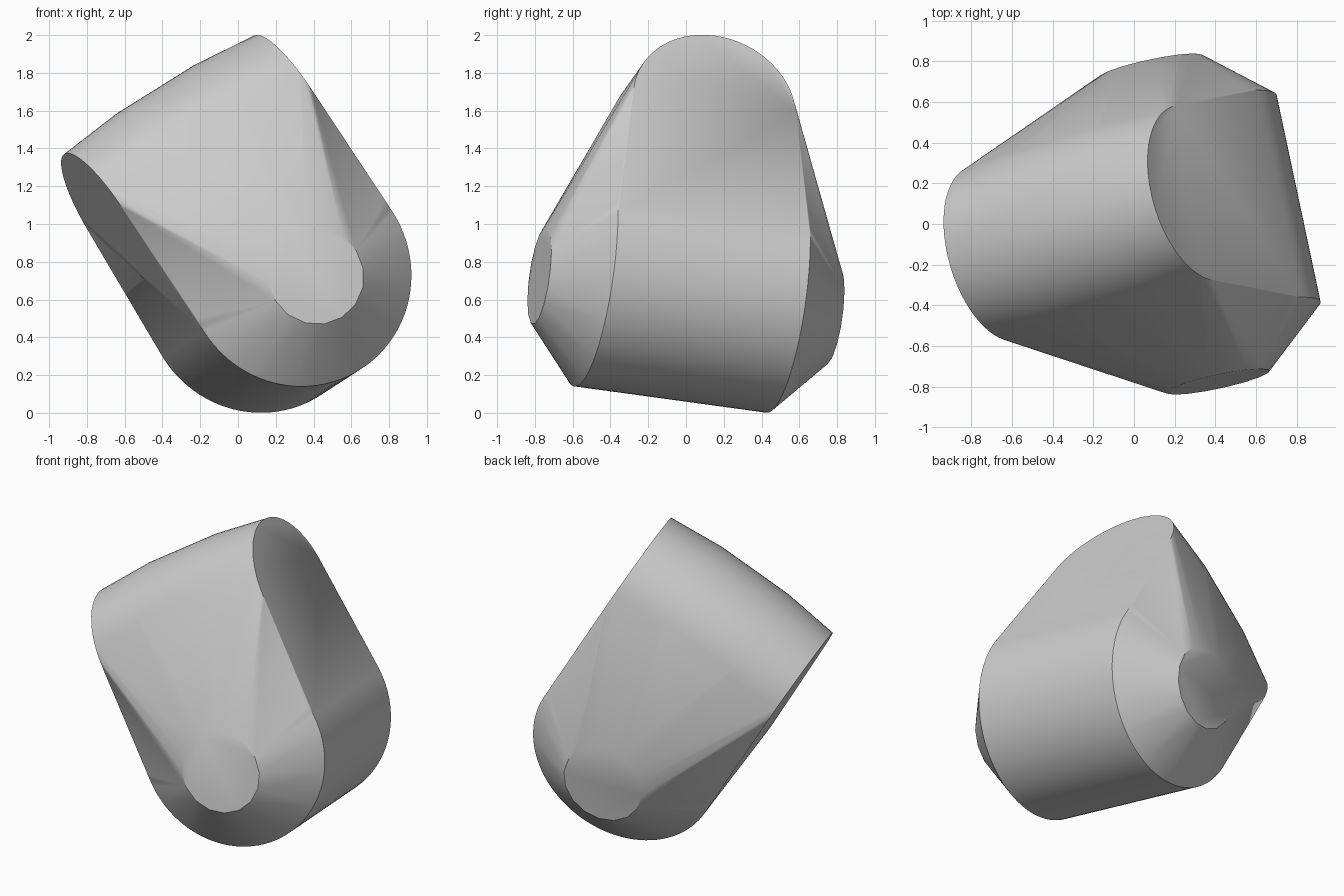
import bpy, bmesh, math
from mathutils import Vector

cube = bpy.data.objects.get("Cube")
if cube:
    bpy.data.objects.remove(cube, do_unlink=True)

# Tilted frame: axle runs front to back, side crosses the flat faces, rise points up the body
axle = Vector((0.206, -0.970, 0.133)).normalized()
side = Vector((0.822, 0.245, 0.513))
side = (side - axle * side.dot(axle)).normalized()
rise = axle.cross(side)
centre = Vector((0.213, 0.0, 0.675))

bm = bmesh.new()


def ring(middle, u, v, radius, count):
    for i in range(count):
        t = math.tau * i / count
        bm.verts.new(middle + (u * math.cos(t) + v * math.sin(t)) * radius)


for s in (-1, 1):
    # Broad lower drum and its small end caps
    ring(centre + axle * s * 0.525, side, rise, 0.61, 96)
    ring(centre + axle * s * 0.80 - rise * 0.065, side, rise, 0.26, 16)
    # Slightly barrelled upper drum, crosswise to the lower one
    ring(centre + side * s * 0.61 + rise * 0.745, axle, rise, 0.445, 64)
    ring(centre + side * s * 0.25 + rise * 0.745, axle, rise, 0.48, 64)

# Wrap the rings in one solid skin
hull = bmesh.ops.convex_hull(bm, input=bm.verts[:])
loose = {g for g in hull["geom_interior"] + hull["geom_unused"]
         if isinstance(g, bmesh.types.BMVert)}
bmesh.ops.delete(bm, geom=list(loose), context="VERTS")
bmesh.ops.dissolve_limit(bm, angle_limit=math.radians(0.3),
                         verts=bm.verts[:], edges=bm.edges[:])
bmesh.ops.recalc_face_normals(bm, faces=bm.faces[:])

mesh = bpy.data.meshes.new("rounded_body")
bm.to_mesh(mesh)
bm.free()
body = bpy.data.objects.new("rounded_body", mesh)
bpy.context.collection.objects.link(body)

# Plain grey finish
grey = bpy.data.materials.new("plain_grey")
grey.use_nodes = True
colour = (0.6, 0.6, 0.6, 1.0)
grey.diffuse_color = colour
grey.node_tree.nodes["Principled BSDF"].inputs["Base Color"].default_value = colour
mesh.materials.append(grey)

bpy.ops.object.select_all(action="DESELECT")
body.select_set(True)
bpy.context.view_layer.objects.active = body
bpy.ops.object.shade_smooth_by_angle(angle=math.radians(30))
